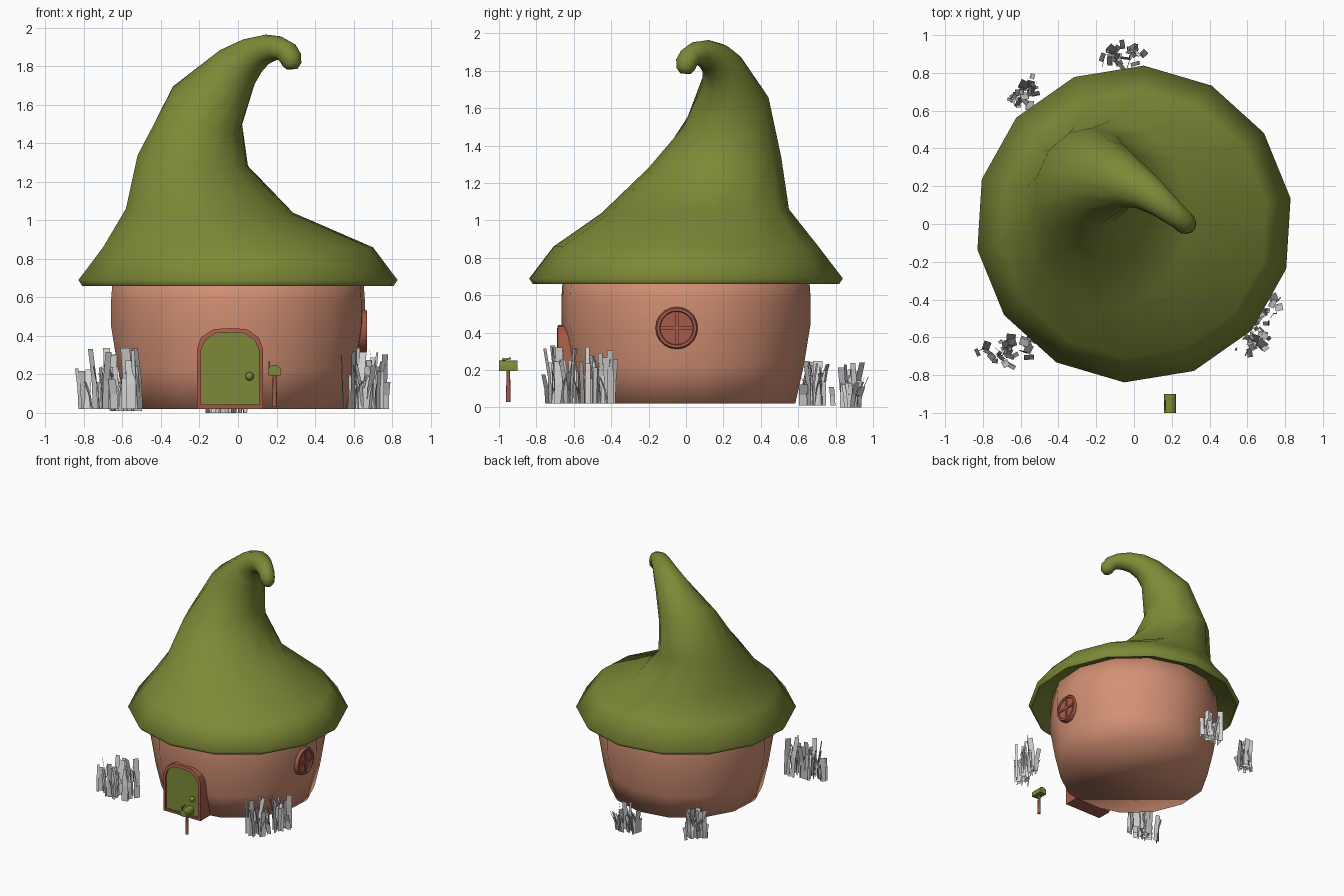
import bpy, bmesh, math, random
from mathutils import Vector, Matrix

if "Cube" in bpy.data.objects:
    bpy.data.objects.remove(bpy.data.objects["Cube"])

random.seed(7)

def material(name, rgb):
    m = bpy.data.materials.new(name)
    m.diffuse_color = (*rgb, 1)
    m.use_nodes = True
    m.node_tree.nodes["Principled BSDF"].inputs["Base Color"].default_value = m.diffuse_color
    return m

GREEN = material("moss green", (0.205, 0.25, 0.038))
CLAY = material("clay wall", (0.65, 0.28, 0.175))
RED = material("red brown wood", (0.39, 0.105, 0.068))
GREY = material("grey grass", (0.65, 0.65, 0.65))

def finish(bm, name, mat, angle=None, normals=True):
    if normals:
        bmesh.ops.recalc_face_normals(bm, faces=bm.faces)
    me = bpy.data.meshes.new(name)
    bm.to_mesh(me)
    bm.free()
    ob = bpy.data.objects.new(name, me)
    me.materials.append(mat)
    bpy.context.collection.objects.link(ob)
    if angle:
        bpy.ops.object.select_all(action='DESELECT')
        ob.select_set(True)
        bpy.context.view_layer.objects.active = ob
        bpy.ops.object.shade_smooth_by_angle(angle=math.radians(angle))
    return ob

SIDES, TURN = 14, math.radians(9.3)
BEND_AXIS = Vector((0.6, 0.8, 0))       # the hat curls over about this axis

def loft(rings):
    """Rings are (x, y, z, radius, tilt degrees, y stretch)."""
    bm = bmesh.new()
    loops = []
    for x, y, z, r, tilt, sy in rings:
        rot = Matrix.Rotation(math.radians(tilt), 3, BEND_AXIS)
        loops.append([bm.verts.new(Vector((x, y, z)) + rot @ Vector(
            (r * math.cos(TURN + i * math.tau / SIDES), sy * r * math.sin(TURN + i * math.tau / SIDES), 0)))
            for i in range(SIDES)])
    for a, b in zip(loops, loops[1:]):
        for i in range(SIDES):
            j = (i + 1) % SIDES
            bm.faces.new((a[i], a[j], b[j], b[i]))
    bm.faces.new(loops[0][::-1])
    bm.faces.new(loops[-1])
    return bm

# Curled hat roof, starting at its underside
hat = [(0, 0, 0.74, 0.65, 0, 1), (0, 0, 0.69, 0.74, 0, 1), (0, 0, 0.66, 0.82, 0, 1), (0, 0, 0.69, 0.84, 0, 1),
       (0, 0, 0.86, 0.71, 0, 1), (-0.148, 0.05, 1.05, 0.44, 2, 1.14), (-0.235, 0.155, 1.31, 0.292, 8, 1.22),
       (-0.165, 0.215, 1.58, 0.21, 35, 1.15), (-0.01, 0.20, 1.785, 0.13, 55, 1), (0.07, 0.165, 1.85, 0.10, 72, 1),
       (0.14, 0.115, 1.885, 0.08, 90, 1), (0.20, 0.065, 1.892, 0.068, 110, 1), (0.25, 0.025, 1.877, 0.06, 135, 1),
       (0.272, 0.003, 1.845, 0.058, 155, 1), (0.28, -0.002, 1.81, 0.05, 170, 1),
       (0.28, -0.002, 1.785, 0.028, 178, 1)]
finish(loft(hat), "hat_roof", GREEN, 75)

# Rounded clay wall, shaded smoothly over the bottom edge
wall = [(0, 0, z, r, 0, 1) for z, r in
        ((0.02, 0.585), (0.22, 0.63), (0.45, 0.668), (0.58, 0.668), (0.76, 0.655))]
finish(loft(wall), "wall", CLAY, 100)

def arch(half, z0, z1):
    """Door outline with a stepped round top."""
    spring = z1 - half * 0.62
    pts = [(-half, z0), (half, z0)]
    for k in range(7):
        a = math.pi * k / 6
        pts.append((half * math.cos(a), spring + (z1 - spring) * min(1, 1.1 * math.sin(a))))
    return pts

def prism(pts, y0, y1, cx):
    bm = bmesh.new()
    f = bm.faces.new([bm.verts.new((cx + x, y0, z)) for x, z in pts])
    ext = bmesh.ops.extrude_face_region(bm, geom=[f])
    bmesh.ops.translate(bm, vec=(0, y1 - y0, 0), verts=[v for v in ext['geom'] if isinstance(v, bmesh.types.BMVert)])
    return bm

# Door frame as a ring around the door panel
def door_frame():
    bm = bmesh.new()
    outer, inner = arch(0.172, 0.02, 0.44), arch(0.15, 0.043, 0.418)
    n = len(outer)
    rows = [[bm.verts.new((x - 0.042, y, z)) for x, z in pts]
            for pts, y in ((outer, -0.56), (outer, -0.685), (inner, -0.69), (inner, -0.56))]
    for a, b in zip(rows, rows[1:] + rows[:1]):
        for i in range(n):
            j = (i + 1) % n
            bm.faces.new((a[i], a[j], b[j], b[i]))
    return bm

finish(door_frame(), "door_frame", RED, 30)
finish(prism(arch(0.152, 0.041, 0.42), -0.56, -0.675, -0.042), "door_panel", GREEN, 30)

# Door knob
bm = bmesh.new()
bmesh.ops.create_uvsphere(bm, u_segments=12, v_segments=8, radius=0.022,
                          matrix=Matrix.Translation((0.06, -0.695, 0.19)))
finish(bm, "door_knob", GREEN, 60)

def box(bm, size, loc, rot=Matrix()):
    bmesh.ops.create_cube(bm, size=1, matrix=Matrix.Translation(loc) @ rot @ Matrix.Diagonal((*size, 1)))

# Round window on the right: ring, pane and cross bars
def window():
    bm = bmesh.new()
    n = 20
    prof = [(0.113, 0.60), (0.113, 0.655), (0.106, 0.67), (0.092, 0.67), (0.088, 0.66)]
    rows = [[bm.verts.new((x, -0.05 + r * math.cos(i * math.tau / n), 0.425 + r * math.sin(i * math.tau / n)))
             for i in range(n)] for r, x in prof]
    for a, b in zip(rows, rows[1:]):
        for i in range(n):
            j = (i + 1) % n
            bm.faces.new((a[i], a[j], b[j], b[i]))
    bm.faces.new(rows[-1])
    bm.faces.new(rows[0][::-1])
    box(bm, (0.03, 0.018, 0.176), (0.654, -0.05, 0.425))
    box(bm, (0.03, 0.176, 0.018), (0.654, -0.05, 0.425))
    return bm

finish(window(), "round_window", RED, 35)

# Mailbox: tapered post, round-topped box, flag
bm = bmesh.new()
bmesh.ops.create_cone(bm, cap_ends=True, segments=8, radius1=0.013, radius2=0.009, depth=0.18,
                      matrix=Matrix.Translation((0.19, -0.95, 0.12)))
finish(bm, "mailbox_post", RED, 50)
profile = [(-0.032, 0.195), (0.032, 0.195)] + [
    (0.032 * math.cos(a), 0.225 + 0.025 * math.sin(a)) for a in (k * math.pi / 6 for k in range(7))]
finish(prism(profile, -1.0, -0.9, 0.19), "mailbox", GREEN, 40)
bm = bmesh.new()
box(bm, (0.006, 0.05, 0.01), (0.164, -0.96, 0.258), Matrix.Rotation(math.radians(12), 4, 'X'))
box(bm, (0.006, 0.012, 0.04), (0.161, -0.975, 0.245))
finish(bm, "mailbox_flag", GREEN)

# Grass clumps made of thin upright bent ribbons
def grass(name, start, end, spread, tall, count, z0):
    bm = bmesh.new()
    for k in range(count):
        base = Vector(start).lerp(Vector(end), (k + random.random()) / count)
        x, y = base.x + random.uniform(-spread, spread), base.y + random.uniform(-spread, spread)
        a = random.uniform(0, math.tau)
        w = random.uniform(0.008, 0.027)
        side, lean = Vector((math.cos(a), math.sin(a), 0)), Vector((-math.sin(a), math.cos(a), 0))
        h = tall * random.uniform(0.4, 1)
        bend = random.uniform(0.0, 0.05)
        prev = None
        for s in (0, 0.5, 1):
            c = Vector((x, y, z0 + h * s)) + lean * bend * s * s
            row = [bm.verts.new(c - side * w), bm.verts.new(c + side * w)]
            if prev:
                bm.faces.new((prev[0], prev[1], row[1], row[0]))
            prev = row
    finish(bm, name, GREY, normals=False)

grass("grass_front_left", (-0.76, -0.69), (-0.54, -0.66), 0.075, 0.32, 36, 0.02)
grass("grass_front_right", (0.61, -0.66), (0.74, -0.40), 0.07, 0.32, 36, 0.02)
grass("grass_back_left", (-0.63, 0.65), (-0.52, 0.75), 0.045, 0.24, 28, 0.01)
grass("grass_back", (-0.15, 0.86), (0.02, 0.91), 0.05, 0.24, 28, 0.0)
